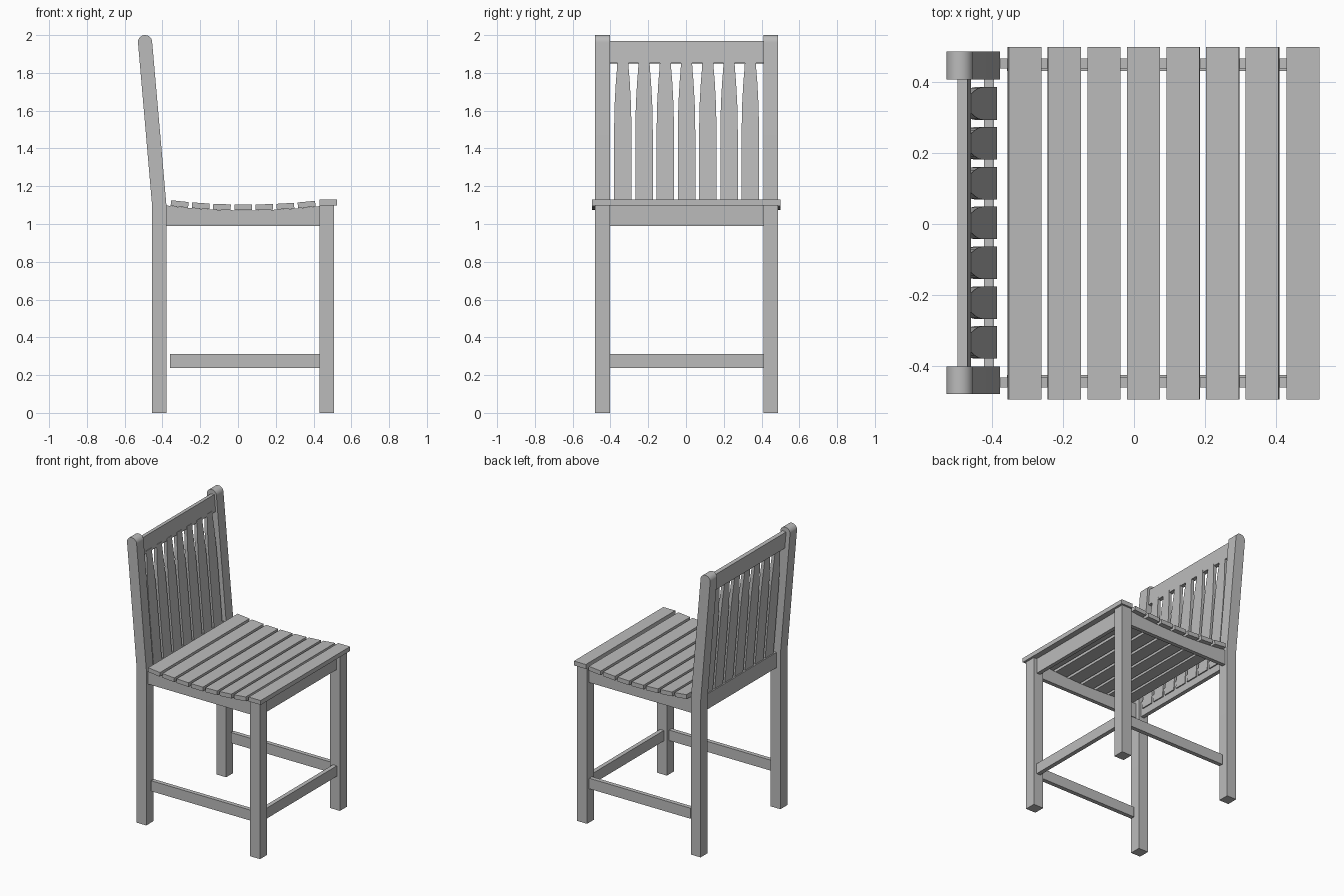
import bpy, bmesh, math
from mathutils import Matrix, Vector

cube = bpy.data.objects.get("Cube")
if cube:
    bpy.data.objects.remove(cube)

# Single painted finish
GREY = (0.5, 0.5, 0.5, 1)
paint = bpy.data.materials.new("grey_paint")
paint.use_nodes = True
paint.diffuse_color = GREY
paint.node_tree.nodes["Principled BSDF"].inputs["Base Color"].default_value = GREY

LEAN = 0.087                      # backward run of the backrest per unit height
TILT = math.atan(LEAN)
LEG_Y, LEG_W = 0.445, 0.078
INNER = 2 * LEG_Y - LEG_W         # clear span between left and right legs
SHIFT = 0.003                     # frame sits slightly towards +y


def finish(name, bm):
    bmesh.ops.recalc_face_normals(bm, faces=bm.faces)
    mesh = bpy.data.meshes.new(name)
    bm.to_mesh(mesh)
    bm.free()
    mesh.materials.append(paint)
    obj = bpy.data.objects.new(name, mesh)
    bpy.context.collection.objects.link(obj)
    return obj


def box(name, centre, size, lean=0.0):
    """Box with an optional rotation about the y axis."""
    bm = bmesh.new()
    matrix = (Matrix.Translation(centre) @ Matrix.Rotation(lean, 4, 'Y')
              @ Matrix.Diagonal((*size, 1)))
    bmesh.ops.create_cube(bm, size=1, matrix=matrix)
    return finish(name, bm)


def prism(name, points, depth):
    """Extrude a closed outline of 3D points along the depth vector."""
    bm = bmesh.new()
    face = bm.faces.new([bm.verts.new(p) for p in points])
    out = bmesh.ops.extrude_face_region(bm, geom=[face])
    moved = [v for v in out["geom"] if isinstance(v, bmesh.types.BMVert)]
    bmesh.ops.translate(bm, verts=moved, vec=Vector(depth))
    return finish(name, bm)


def seat_curve(x):
    return 1.072 + 0.147 * (x - 0.04) ** 2


# Back leg outline: straight post, leaning upper part, rounded top
half = LEG_W / 2 - 0.001
top_x, top_z = -0.492, 1.962
leg_outline = [(-0.455, 0), (-0.379, 0), (-0.379, 1.1)]
for i in range(13):
    a = math.pi * i / 12 - TILT
    leg_outline.append((top_x + half * math.cos(a), top_z + half * math.sin(a)))
leg_outline.append((-0.455, 1.1))

# Side apron outline: flat below, dished along the top
apron_outline = [(-0.379, 0.99), (0.431, 0.99)]
for i in range(13):
    x = 0.431 - 0.81 * i / 12
    apron_outline.append((x, seat_curve(x)))

for side, label in ((1, "left"), (-1, "right")):
    y = side * LEG_Y + SHIFT
    leg = prism("back_leg_" + label,
                [(x, y - LEG_W / 2, z) for x, z in leg_outline], (0, LEG_W, 0))
    bpy.context.view_layer.objects.active = leg
    leg.select_set(True)
    bpy.ops.object.shade_smooth_by_angle(angle=math.radians(25))
    leg.select_set(False)
    box("front_leg_" + label, (0.47, y, 0.549), (LEG_W, LEG_W, 1.098))
    prism("side_apron_" + label,
          [(x, y + side * 0.006 - 0.014, z) for x, z in apron_outline], (0, 0.028, 0))
    box("side_stretcher_" + label, (0.036, y, 0.275), (0.79, 0.03, 0.074))

# Rails running across the chair
box("front_stretcher", (0.47, SHIFT, 0.275), (0.03, INNER, 0.074))
box("front_apron", (0.47, SHIFT, 1.044), (0.028, INNER, 0.108))
box("back_apron", (-0.41, SHIFT, 1.044), (0.028, INNER, 0.108))
box("top_rail", (-0.48, SHIFT, 1.91), (0.028, INNER, 0.118), -TILT)

# Seat slats follow the dished aprons; the front one lies flat
for i in range(7):
    x = -0.309 + 0.112 * i
    slope = math.atan(0.294 * (x - 0.04))
    box(f"seat_slat_{i + 1}", (x, 0.002, seat_curve(x) + 0.016),
        (0.093, 0.997, 0.03), -slope)
box("front_seat_slat", (0.478, 0.002, 1.113), (0.093, 0.997, 0.031))

# Backrest slats narrow towards the top rail
slat_widths = [(1.04, 0.092), (1.5, 0.092), (1.63, 0.087),
               (1.75, 0.074), (1.81, 0.064), (1.87, 0.056)]
for i in range(7):
    y = SHIFT + 0.1125 * (i - 3)
    edge = [(w / 2, z) for z, w in slat_widths]
    edge += [(-w, z) for w, z in reversed(edge)]
    prism(f"back_slat_{i + 1}",
          [(-0.393 - LEAN * (z - 1.1), y + w, z) for w, z in edge], (-0.023, 0, 0))
